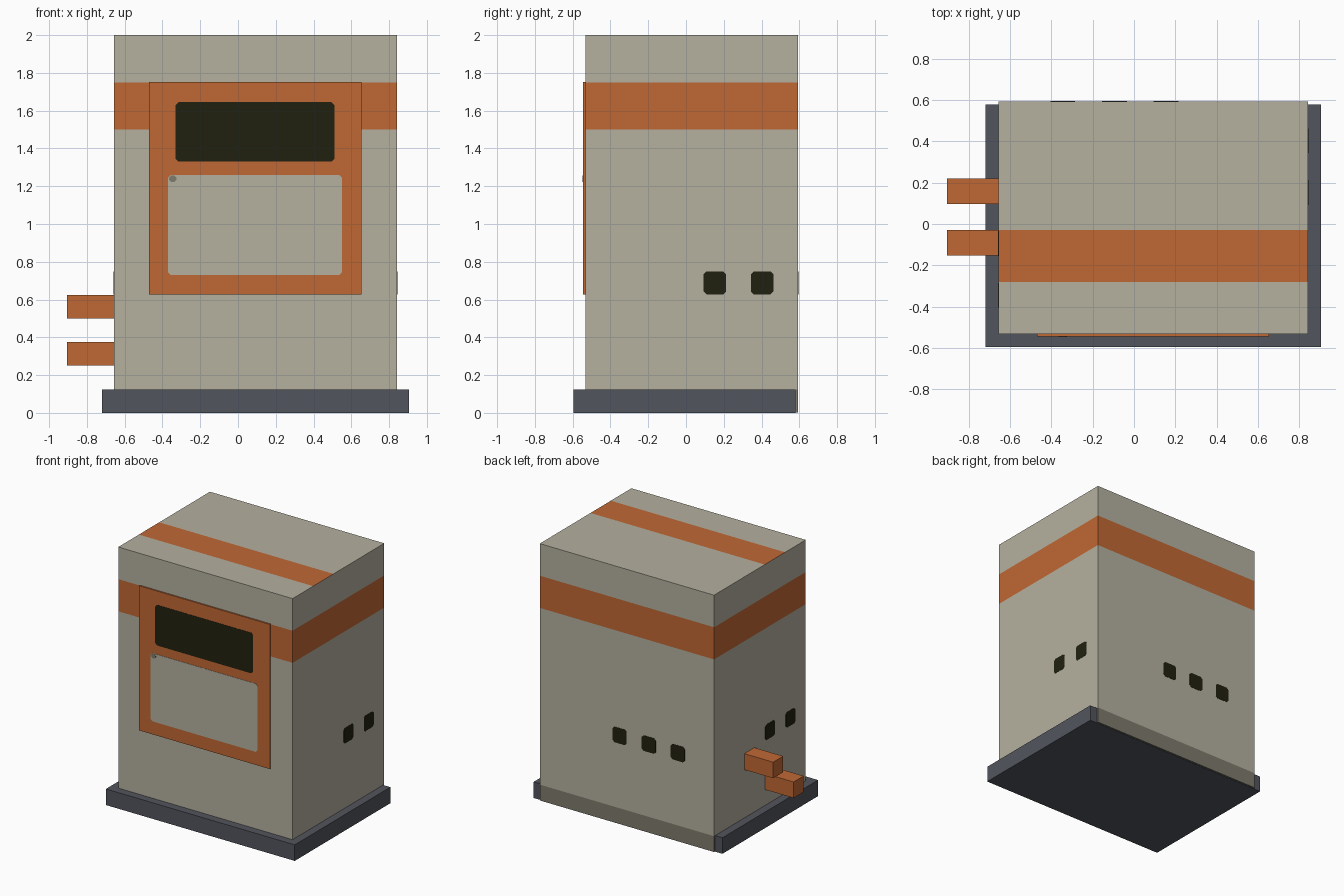
import bpy
import bmesh
from math import radians
from mathutils import Matrix, Vector

default = bpy.data.objects.get("Cube")
if default:
    bpy.data.objects.remove(default, do_unlink=True)


def material(name, rgb):
    """Flat colour given as 0-255 display values, stored as linear."""
    linear = [((c / 255 + 0.055) / 1.055) ** 2.4 for c in rgb] + [1.0]
    mat = bpy.data.materials.new(name)
    mat.use_nodes = True
    mat.diffuse_color = linear
    mat.node_tree.nodes["Principled BSDF"].inputs["Base Color"].default_value = linear
    return mat


beige = material("beige", (181, 177, 160))
orange = material("orange", (192, 104, 52))
black = material("near_black", (33, 33, 16))
slate = material("slate_grey", (82, 85, 93))
shade = material("dull_beige", (127, 124, 109))


def finish(name, bm, *mats):
    bmesh.ops.recalc_face_normals(bm, faces=bm.faces)
    mesh = bpy.data.meshes.new(name)
    bm.to_mesh(mesh)
    bm.free()
    for mat in mats:
        mesh.materials.append(mat)
    obj = bpy.data.objects.new(name, mesh)
    bpy.context.collection.objects.link(obj)
    return obj


def box_mesh(low, high):
    low, high = Vector(low), Vector(high)
    bm = bmesh.new()
    bmesh.ops.create_cube(bm, size=1)
    bmesh.ops.scale(bm, vec=high - low, verts=bm.verts)
    bmesh.ops.translate(bm, vec=(low + high) / 2, verts=bm.verts)
    return bm


def box(name, low, high, mat):
    return finish(name, box_mesh(low, high), mat)


def plate(name, centre, size, mat, turn=0, clip=0.015, depth=0.002):
    """Thin upright plate with clipped corners, facing the front before turning."""
    w, h = size[0] / 2, size[1] / 2
    outline = []
    for sx, sz in ((1, 1), (-1, 1), (-1, -1), (1, -1)):
        pair = [(sx * w, sz * (h - clip)), (sx * (w - clip), sz * h)]
        outline += pair if sx * sz > 0 else pair[::-1]
    bm = bmesh.new()
    face = bm.faces.new([bm.verts.new((u, 0, v)) for u, v in outline])
    grown = bmesh.ops.extrude_face_region(bm, geom=[face])["geom"]
    moved = [g for g in grown if isinstance(g, bmesh.types.BMVert)]
    bmesh.ops.translate(bm, vec=(0, -depth, 0), verts=moved)
    place = Matrix.Translation(centre) @ Matrix.Rotation(radians(turn), 4, "Z")
    bmesh.ops.transform(bm, matrix=place, verts=bm.verts)
    return finish(name, bm, mat)


LEFT, RIGHT, FRONT, BACK = -0.657, 0.843, -0.533, 0.593

# Plinth, which stops just short of the rear face
box("base", (-0.72, -0.595, 0), (0.905, 0.58, 0.125), slate)

# Cabinet, cut along the edges of its painted bands
bm = box_mesh((LEFT, FRONT, 0.002), (RIGHT, BACK, 2))
cuts = [((0, 0, z), (0, 0, 1)) for z in (0.125, 1.5, 1.75)]
cuts += [((0, y, 0), (0, 1, 0)) for y in (-0.28, -0.03)]
for point, normal in cuts:
    bmesh.ops.bisect_plane(bm, geom=bm.verts[:] + bm.edges[:] + bm.faces[:],
                           plane_co=point, plane_no=normal)
for face in bm.faces:
    mid = face.calc_center_median()
    upright = abs(face.normal.z) < 0.5
    if upright and 1.5 < mid.z < 1.75:
        face.material_index = 1
    elif face.normal.z > 0.5 and -0.28 < mid.y < -0.03:
        face.material_index = 1
    elif mid.z < 0.125:
        face.material_index = 2
finish("cabinet", bm, beige, orange, shade)

# Front panel with display and card
PANEL = -0.544
box("front_panel", (-0.47, PANEL, 0.628), (0.655, FRONT, 1.753), orange)
plate("display_window", (0.09, PANEL, 1.488), (0.84, 0.315), black)
plate("lower_panel", (0.09, PANEL, 0.995), (0.92, 0.53), beige)
plate("worn_corner", (-0.345, PANEL - 0.002, 1.24), (0.04, 0.035), shade, clip=0.012, depth=0.001)

# Small dark vents on three sides
VENT, HEIGHT = (0.12, 0.12), 0.688
for i, y in enumerate((0.153, 0.403)):
    plate(f"right_side_vent_{i}", (RIGHT, y, HEIGHT), VENT, black, turn=90)
for i, y in enumerate((-0.095, -0.345)):
    plate(f"left_side_vent_{i}", (LEFT, y, HEIGHT), VENT, black, turn=-90)
for i, x in enumerate((0.155, -0.095, -0.345)):
    plate(f"back_vent_{i}", (x, BACK, HEIGHT), VENT, black, turn=180)

# Two square pegs on the side
for name, y, z in (("upper_peg", 0.098, 0.5), ("lower_peg", -0.153, 0.25)):
    box(name, (-0.905, y, z), (LEFT, y + 0.123, z + 0.125), orange)
